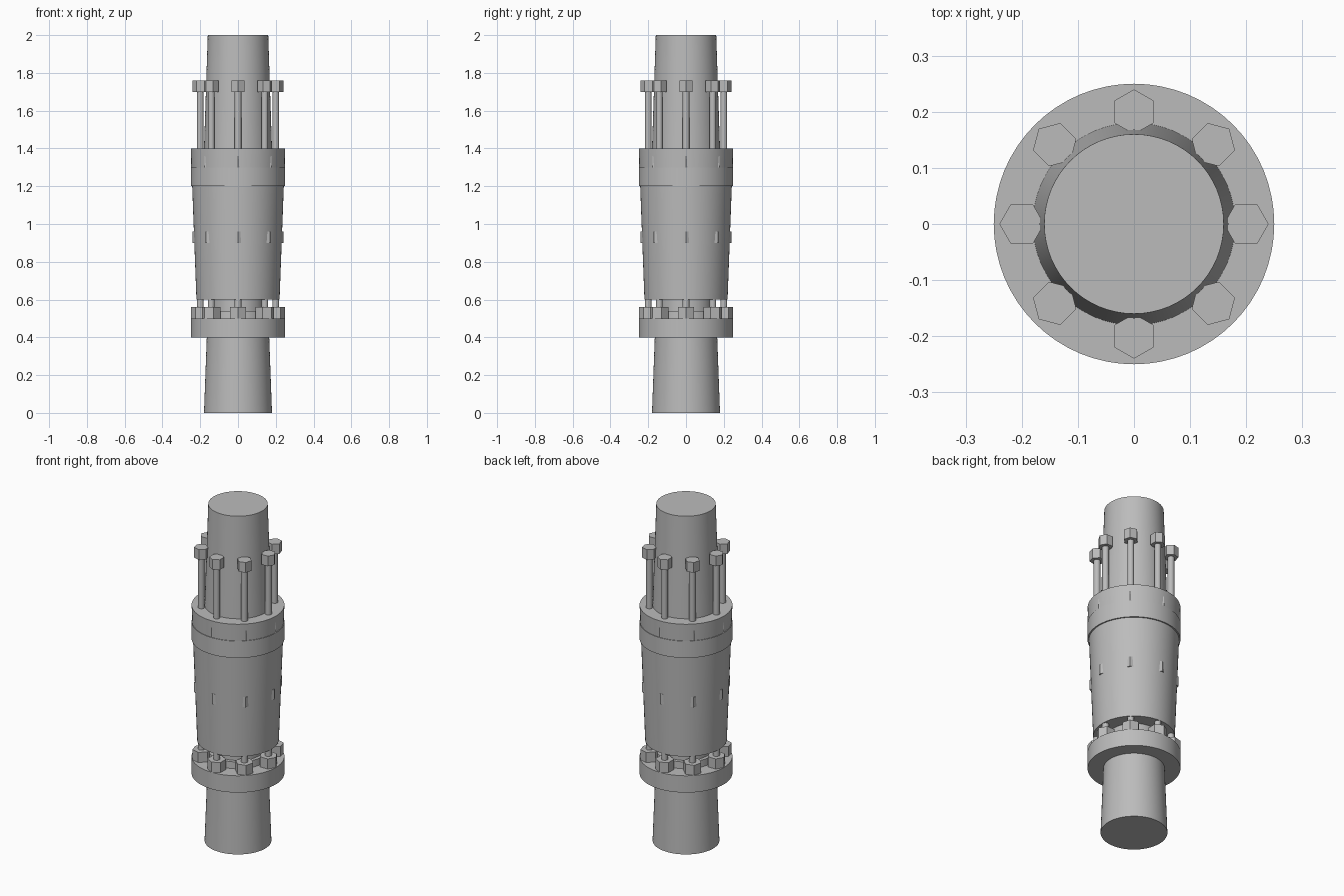
import bpy
import math

cube = bpy.data.objects.get("Cube")
if cube:
    bpy.data.objects.remove(cube)

steel = bpy.data.materials.new("grey steel")
steel.use_nodes = True
GREY = (0.5, 0.5, 0.5, 1)
steel.diffuse_color = GREY
steel.node_tree.nodes["Principled BSDF"].inputs["Base Color"].default_value = GREY


def frustum(name, z0, z1, r0, r1, sides=64, angle=None):
    """Capped cone between two heights; angle places it on the bolt circle."""
    x = y = turn = 0
    if angle is not None:
        x, y = BOLT_CIRCLE * math.cos(angle), BOLT_CIRCLE * math.sin(angle)
        turn = angle - math.pi / 2
    bpy.ops.mesh.primitive_cone_add(vertices=sides, radius1=r0, radius2=r1,
                                    depth=z1 - z0, location=(x, y, (z0 + z1) / 2),
                                    rotation=(0, 0, turn))
    obj = bpy.context.object
    obj.name = name
    obj.data.materials.append(steel)
    if sides > 6:
        bpy.ops.object.shade_smooth_by_angle(angle=math.radians(35))
    return obj


BOLT_CIRCLE = 0.2
BOLTS = 8

# Tapered pipes, core, flanges and sleeve
frustum("lower_pipe", 0, 0.54, 0.18, 0.16)
frustum("core", 0.5, 0.7, 0.14, 0.14)
frustum("lower_flange", 0.4, 0.5, 0.25, 0.25)
frustum("sleeve", 0.6, 1.4, 0.22, 0.25)
frustum("upper_flange", 1.2, 1.3, 0.25, 0.25)
frustum("upper_pipe", 1.4, 2, 0.18, 0.16)

# Two rings of bolts: hex nut, shank, hex head
for ring, base in (("lower", 0.5), ("upper", 1.3)):
    for i in range(BOLTS):
        a = math.tau * i / BOLTS
        frustum(f"{ring}_nut_{i}", base, base + 0.06, 0.05, 0.05, 6, a)
        frustum(f"{ring}_shank_{i}", base, base + 0.42, 0.018, 0.018, 24, a)
        frustum(f"{ring}_head_{i}", base + 0.4, base + 0.46, 0.04, 0.04, 6, a)
